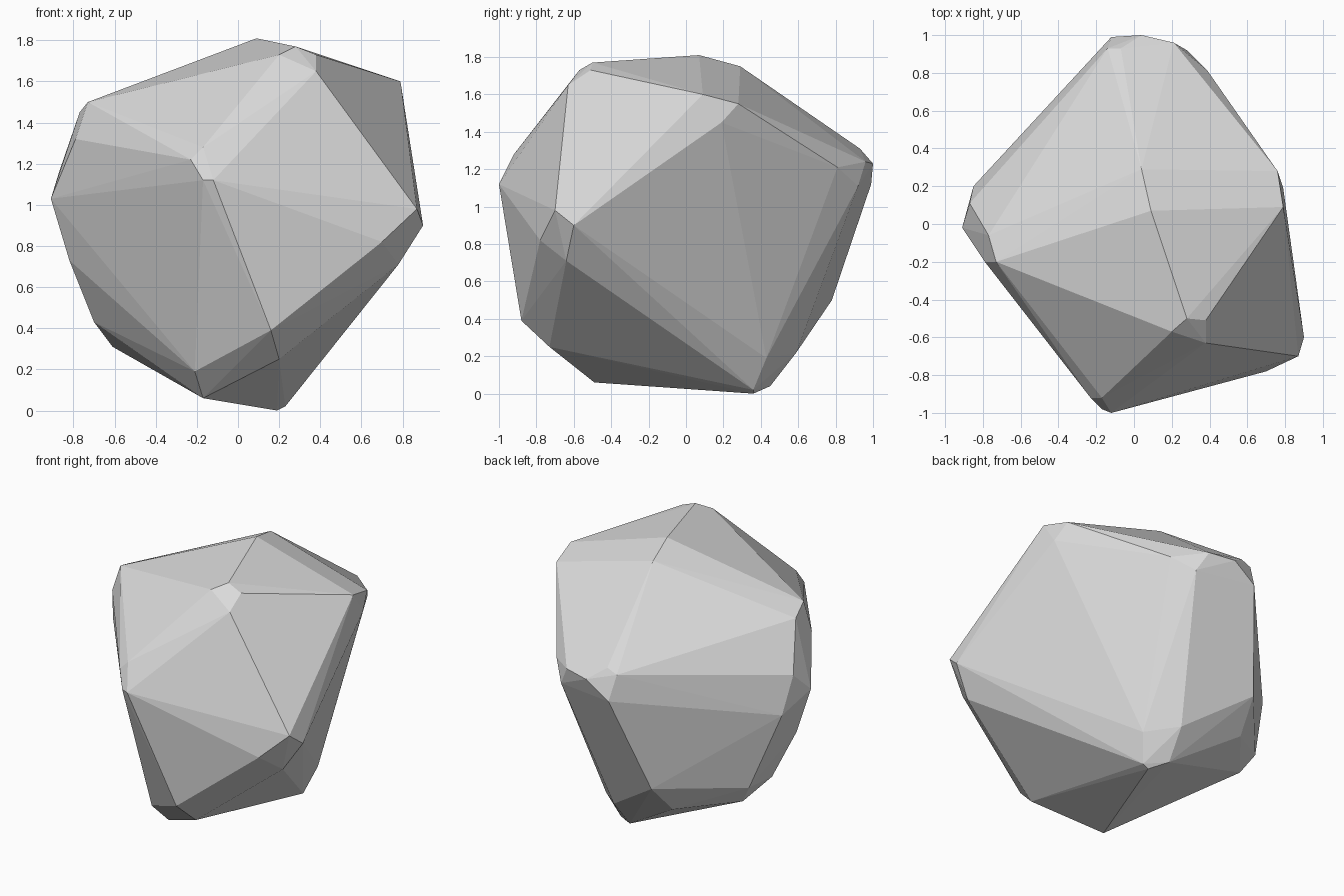
import bpy
import bmesh
import math
from mathutils import Vector

default_cube = bpy.data.objects.get("Cube")
if default_cube:
    bpy.data.objects.remove(default_cube, do_unlink=True)


def flat_material(name, color):
    material = bpy.data.materials.new(name)
    material.use_nodes = True
    material.diffuse_color = color
    material.node_tree.nodes["Principled BSDF"].inputs["Base Color"].default_value = color
    return material


def hull_object(name, corner_groups, unit, material):
    """Wrap a convex, flat-faced skin around groups of chipped corners."""
    bm = bmesh.new()
    for chips in corner_groups.values():
        for chip in chips:
            bm.verts.new(Vector(chip) * unit)
    bmesh.ops.convex_hull(bm, input=bm.verts[:], use_existing_faces=False)
    loose = [v for v in bm.verts if not v.link_faces]
    bmesh.ops.delete(bm, geom=loose, context="VERTS")
    # Merge triangles that lie in nearly the same plane
    bmesh.ops.dissolve_limit(bm, angle_limit=math.radians(1.5),
                             verts=bm.verts[:], edges=bm.edges[:])
    bmesh.ops.recalc_face_normals(bm, faces=bm.faces[:])
    mesh = bpy.data.meshes.new(name)
    bm.to_mesh(mesh)
    bm.free()
    mesh.materials.append(material)
    mesh.shade_flat()
    obj = bpy.data.objects.new(name, mesh)
    bpy.context.collection.objects.link(obj)
    return obj


# Each corner of the boulder is worn into a few small chips (in hundredths)
corners = {
    "crown": [(9, 7, 181), (4, 29, 175)],
    "front_crown": [(28, -50, 177), (38, -51, 173), (20, -57, 173), (38, -63, 165)],
    "left_shoulder": [(79, 9, 160), (79, 19, 145), (76, 28, 155)],
    "left_point": [(87, -70, 98), (90, -60, 90), (70, -78, 82), (78, -64, 71)],
    "front_point": [(-17, -92, 128), (-23, -92, 122), (-17, -98, 112), (-12, -100, 112)],
    "front_foot": [(16, -88, 39), (20, -73, 25), (-21, -61, 19), (-17, -49, 6)],
    "base": [(19, 36, 0), (23, 36, 2), (10, 45, 4), (29, 43, 19), (12, 59, 22)],
    "back_foot": [(-29, 78, 50), (-33, 61, 31)],
    "right_foot": [(-61, 27, 31), (-69, 32, 44), (-70, 9, 43), (-82, 0, 73)],
    "right_point": [(-91, -2, 103), (-87, 11, 116), (-85, 20, 92)],
    "right_shoulder": [(-73, -20, 150), (-79, -20, 132), (-77, -6, 145)],
    "back_point": [(-12, 99, 112), (4, 100, 123), (-14, 93, 128), (-7, 93, 131),
                   (21, 96, 124), (39, 81, 121), (28, 92, 111)],
}

stone = flat_material("stone_grey", (0.7, 0.7, 0.7, 1))
hull_object("boulder", corners, 0.01, stone)
